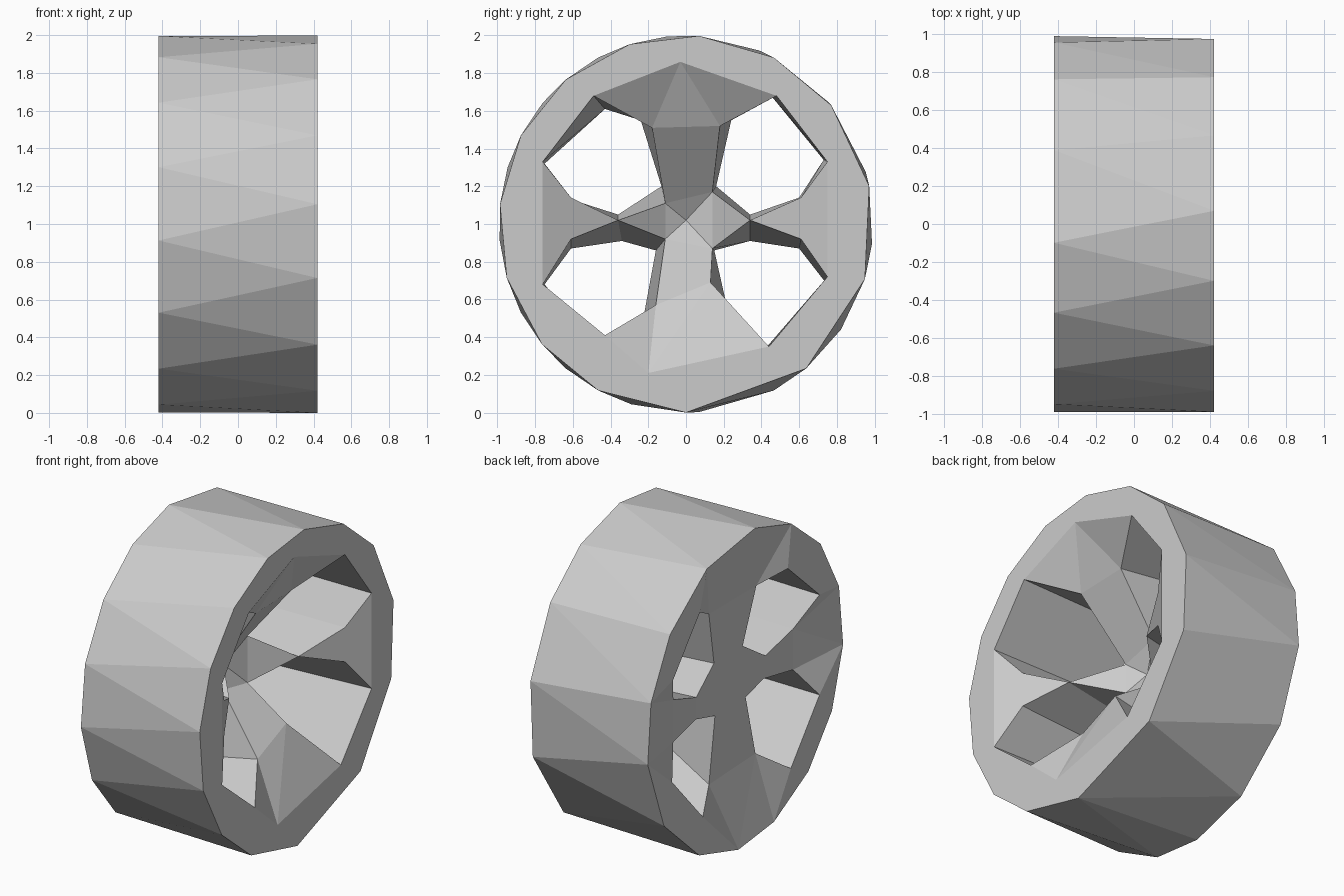
import bpy
import bmesh
from math import radians, cos, sin
from mathutils import Vector

cube = bpy.data.objects.get("Cube")
if cube:
    bpy.data.objects.remove(cube)

HALF = 0.42            # half of the wheel width
bm = bmesh.new()


def point(x, yz):
    return bm.verts.new((x, yz[0], yz[1]))


def ring(x, angles):
    """Vertices of the outer tread at one side of the wheel."""
    return [point(x, (0.992 * cos(radians(a)), 1 + sin(radians(a)))) for a in angles]


def loop_edges(verts):
    """Edges of a closed loop, made where they are missing."""
    edges = []
    for a, b in zip(verts, verts[1:] + verts[:1]):
        edges.append(bm.edges.get((a, b)) or bm.edges.new((a, b)))
    return edges


def fill(loops, side):
    """Fill an outer loop, leaving the inner loops open."""
    edges = [e for loop in loops for e in loop_edges(loop)]
    bmesh.ops.triangle_fill(bm, edges=edges, normal=Vector((side, 0, 0)), use_beauty=True)


def face(*verts):
    bm.faces.new(verts)


# Tread: a faceted drum with its two ends left open
front_ring = ring(HALF, [11.6, 39, 62, 86, 107.5, 130, 152, 174, 196.6, 219.7, 242, 270, 310, 343])
back_ring = ring(-HALF, [16, 40, 67, 95.7, 118, 140, 162.5, 185, 208, 230, 253, 274, 298, 326, 354])
hull = bmesh.ops.convex_hull(bm, input=front_ring + back_ring)
caps = [f for f in bm.faces if len({v.co.x > 0 for v in f.verts}) == 1]
bmesh.ops.delete(bm, geom=caps, context='FACES')

# Spoke tips on the left and right are shared by the openings above and below
tip = {-1: point(0.19, (-0.36, 1.02)), 1: point(0.19, (0.34, 1.02))}

# Four openings: rim side, rim end, upright spoke, hub, (tip), level spoke
FRONT_X = [HALF, HALF, 0.25, -0.03, None, 0.33]
BACK_X = [-HALF, -HALF, -0.33, -0.31, -0.31, -0.33]
front_yz = {
    (-1, 1): [(-0.76, 1.33), (-0.49, 1.68), (-0.18, 1.51), (-0.11, 1.11), None, (-0.61, 1.14)],
    (1, 1): [(0.75, 1.33), (0.48, 1.68), (0.18, 1.52), (0.14, 1.17), None, (0.61, 1.14)],
    (1, -1): [(0.75, 0.72), (0.44, 0.35), (0.13, 0.69), (0.14, 0.87), None, (0.61, 0.92)],
    (-1, -1): [(-0.76, 0.68), (-0.43, 0.41), (-0.16, 0.57), (-0.11, 0.92), None, (-0.61, 0.92)],
}
back_yz = {
    (-1, 1): [(-0.75, 1.32), (-0.43, 1.61), (-0.24, 1.55), (-0.13, 1.2), (-0.36, 1.05), (-0.61, 1.13)],
    (1, 1): [(0.73, 1.34), (0.46, 1.67), (0.24, 1.55), (0.16, 1.2), (0.34, 1.05), (0.6, 1.14)],
    (1, -1): [(0.74, 0.69), (0.43, 0.35), (0.24, 0.46), (0.15, 0.86), (0.34, 0.91), (0.6, 0.87)],
    (-1, -1): [(-0.75, 0.68), (-0.46, 0.32), (-0.23, 0.48), (-0.16, 0.86), (-0.34, 0.91), (-0.61, 0.87)],
}
front, back = {}, {}
for key in front_yz:
    front[key] = [point(x, p) if p else tip[key[0]] for x, p in zip(FRONT_X, front_yz[key])]
    back[key] = [point(x, p) for x, p in zip(BACK_X, back_yz[key])]
    # Walls through the wheel
    for i in range(6):
        j = (i + 1) % 6
        face(front[key][i], front[key][j], back[key][j], back[key][i])

# Upright spokes slope from the rim down to the hub
crown = {1: point(HALF, (-0.03, 1.86)), -1: point(HALF, (-0.2, 0.21))}
for s in (1, -1):
    l, r = front[-1, s], front[1, s]
    face(crown[s], l[1], l[2])
    face(crown[s], l[2], r[2])
    face(crown[s], r[2], r[1])
    face(l[2], l[3], r[3], r[2])

# Level spokes narrow to a tip before the hub
for s in (-1, 1):
    t, b = front[s, 1], front[s, -1]
    face(t[0], t[5], tip[s], b[5], b[0])
    face(tip[s], t[3], b[3])

# Hub face with a shallow pit
pit = point(-0.1, (0.0, 1.02))
corners = [front[k][3] for k in front_yz]
for a, b in zip(corners, corners[1:] + corners[:1]):
    face(a, b, pit)

# Flat front rim and the dished back plate
lt, rt, rb, lb = (front[k] for k in front_yz)
fill([front_ring, [lt[0], lt[1], crown[1], rt[1], rt[0], rb[0], rb[1], crown[-1], lb[1], lb[0]]], 1)
fill([back_ring] + list(back.values()), -1)

bmesh.ops.recalc_face_normals(bm, faces=bm.faces)
mesh = bpy.data.meshes.new("wheel")
bm.to_mesh(mesh)
bm.free()
wheel = bpy.data.objects.new("wheel", mesh)
bpy.context.collection.objects.link(wheel)

# One plain grey
grey = bpy.data.materials.new("light grey")
grey.use_nodes = True
color = (0.6, 0.6, 0.6, 1)
grey.diffuse_color = color
grey.node_tree.nodes["Principled BSDF"].inputs["Base Color"].default_value = color
mesh.materials.append(grey)
